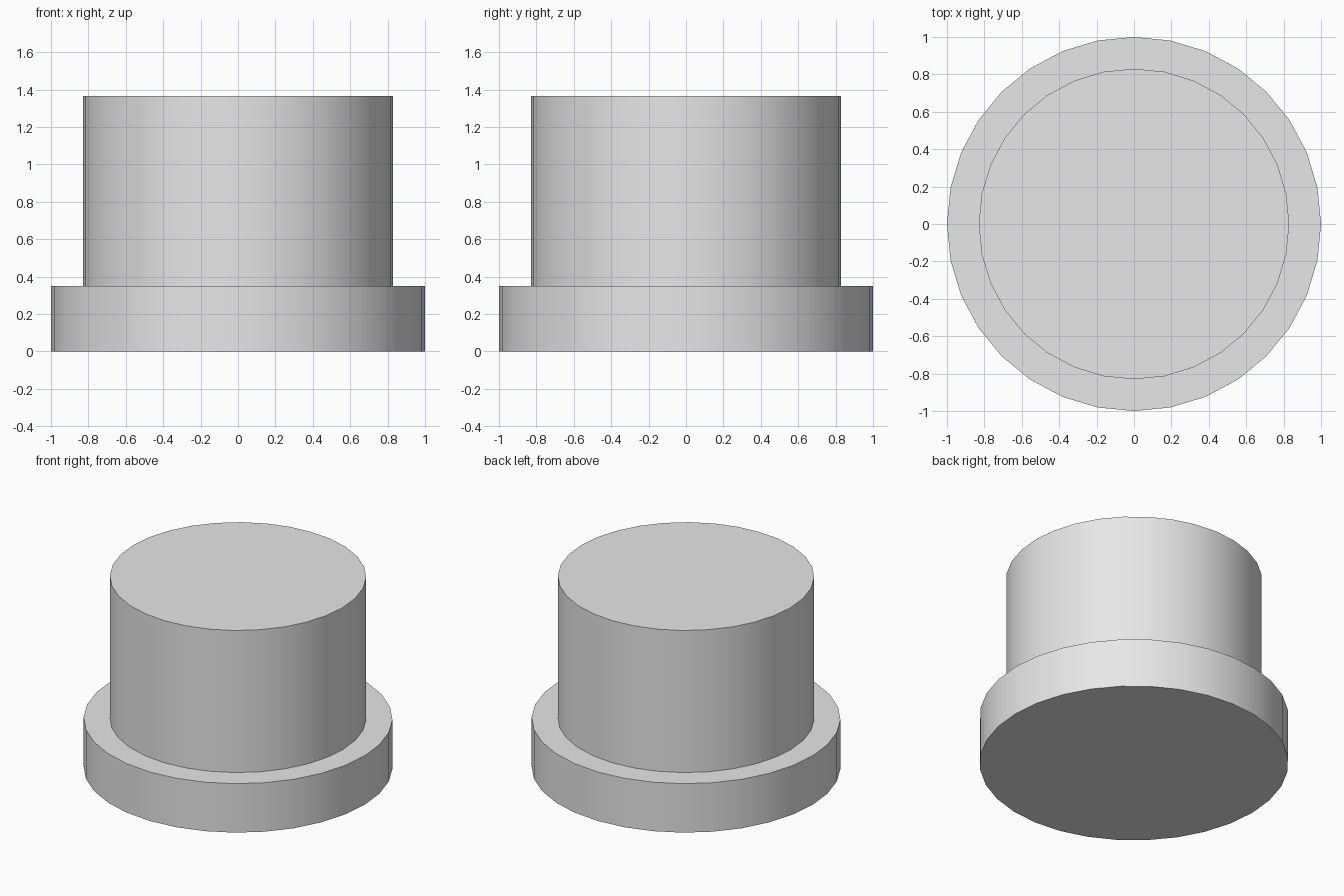
import bpy
import math

default_cube = bpy.data.objects.get("Cube")
if default_cube:
    bpy.data.objects.remove(default_cube, do_unlink=True)

SIDES = 32
FLANGE_TOP = 0.35
BODY_TOP = 1.365
OVERLAP = 0.02

# Single plain grey material
grey = bpy.data.materials.new("plain_grey")
grey.use_nodes = True
colour = (0.8, 0.8, 0.8, 1)
grey.diffuse_color = colour
grey.node_tree.nodes["Principled BSDF"].inputs["Base Color"].default_value = colour


def cylinder(name, radius, bottom, top):
    bpy.ops.mesh.primitive_cylinder_add(
        vertices=SIDES, radius=radius, depth=top - bottom,
        location=(0, 0, (bottom + top) / 2))
    part = bpy.context.object
    part.name = name
    part.data.materials.append(grey)
    bpy.ops.object.shade_smooth_by_angle(angle=math.radians(30))
    return part


# Wide base disc
cylinder("base_flange", 1.0, 0, FLANGE_TOP)

# Tall drum, seated slightly into the flange
cylinder("upper_drum", 0.83, FLANGE_TOP - OVERLAP, BODY_TOP)
